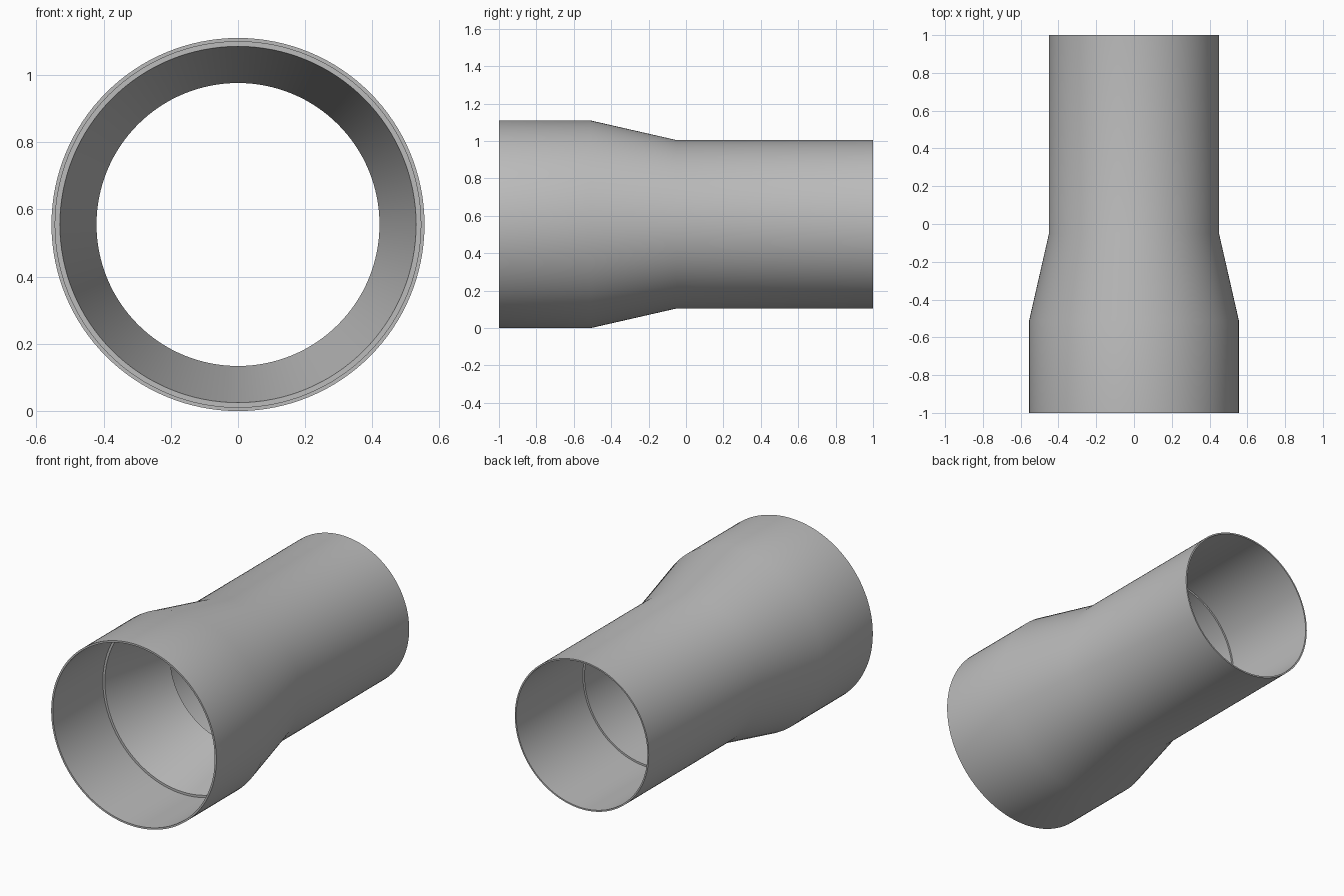
import bpy
import bmesh
from math import radians, pi
from mathutils import Matrix, Vector

cube = bpy.data.objects.get("Cube")
if cube:
    bpy.data.objects.remove(cube, do_unlink=True)

SEGMENTS = 128
CENTRE_Z = 0.555

# Closed wall section as (radius, y), outside first and then back through the bore
outer = [(0.555, -1), (0.555, -0.51), (0.45, -0.05), (0.45, 1)]
bore = [(0.441, 1), (0.441, 0.36), (0.43, 0.36), (0.43, -0.05),
        (0.421, -0.05), (0.53, -0.52), (0.544, -0.52), (0.544, -1)]


def lathe(name, section, material):
    """Spin a closed section around the lengthwise axis."""
    bm = bmesh.new()
    verts = [bm.verts.new((r, y, 0)) for r, y in section]
    edges = [bm.edges.new((v, verts[(i + 1) % len(verts)])) for i, v in enumerate(verts)]
    bmesh.ops.spin(bm, geom=verts + edges, cent=(0, 0, 0), axis=(0, 1, 0),
                   angle=2 * pi, steps=SEGMENTS, use_merge=True)
    bmesh.ops.remove_doubles(bm, verts=bm.verts, dist=0.0001)
    bmesh.ops.recalc_face_normals(bm, faces=bm.faces)
    bmesh.ops.transform(bm, matrix=Matrix.Translation(Vector((0, 0, CENTRE_Z))), verts=bm.verts)
    mesh = bpy.data.meshes.new(name)
    bm.to_mesh(mesh)
    bm.free()
    mesh.materials.append(material)
    obj = bpy.data.objects.new(name, mesh)
    bpy.context.collection.objects.link(obj)
    return obj


# Plain grey plastic
grey = bpy.data.materials.new("light_grey")
grey.use_nodes = True
colour = (0.5, 0.5, 0.5, 1)
grey.diffuse_color = colour
grey.node_tree.nodes["Principled BSDF"].inputs["Base Color"].default_value = colour

# Reducer pipe with a socket at each end
pipe = lathe("reducer_pipe", outer + bore, grey)
bpy.ops.object.select_all(action="DESELECT")
pipe.select_set(True)
bpy.context.view_layer.objects.active = pipe
bpy.ops.object.shade_smooth_by_angle(angle=radians(30))
